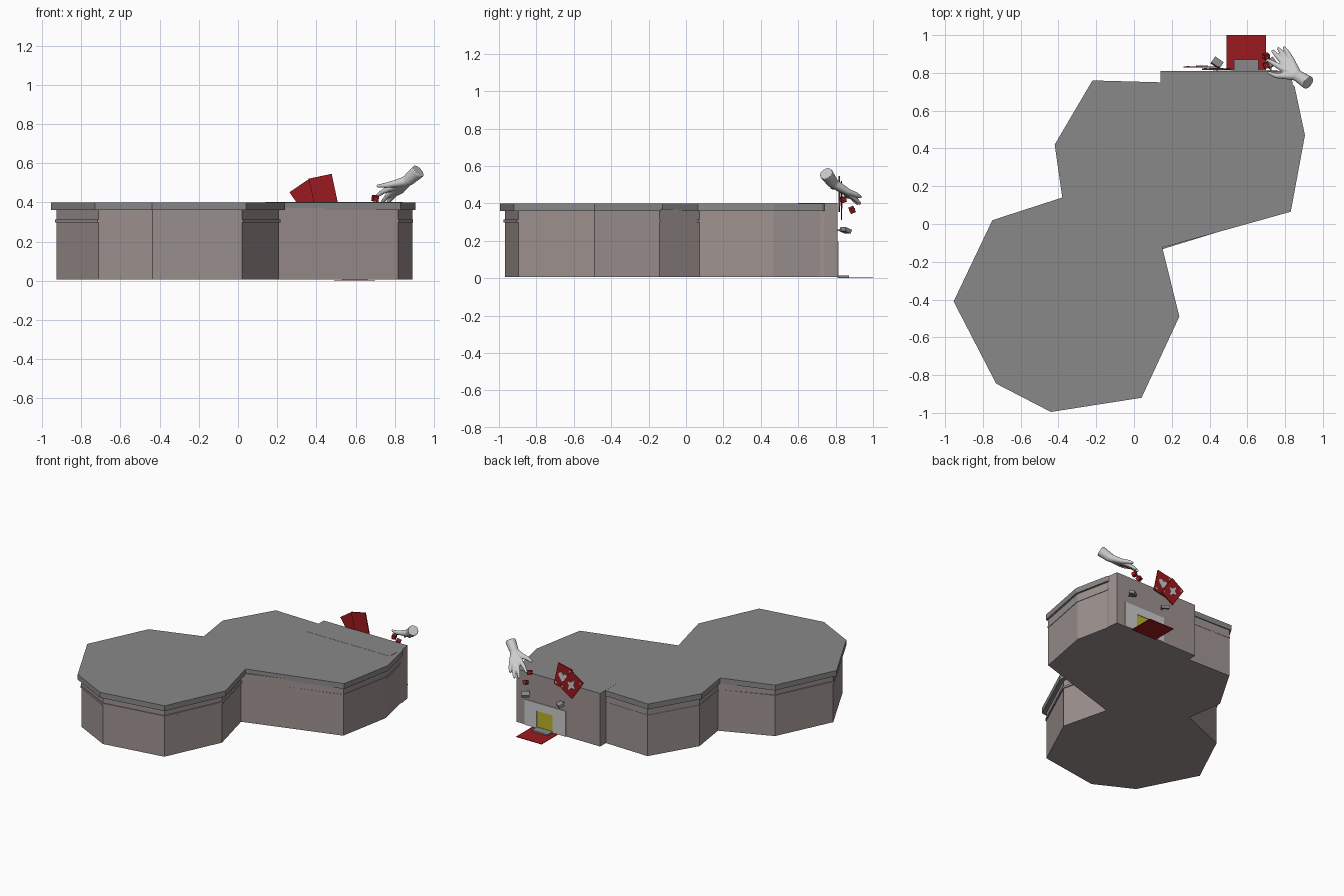
import bpy, bmesh, math
from mathutils import Vector, Matrix, Euler

if "Cube" in bpy.data.objects:
    bpy.data.objects.remove(bpy.data.objects["Cube"])


def mat(name, r, g, b):
    m = bpy.data.materials.new(name)
    m.diffuse_color = (r, g, b, 1)
    m.use_nodes = True
    m.node_tree.nodes["Principled BSDF"].inputs["Base Color"].default_value = m.diffuse_color
    return m


STONE = mat("stone", 0.34, 0.29, 0.28)
ROOF = mat("roof_grey", 0.25, 0.25, 0.25)
RED = mat("red", 0.33, 0.01, 0.015)
YELLOW = mat("yellow", 0.5, 0.45, 0.02)


def finish(name, bm, material=None):
    bmesh.ops.recalc_face_normals(bm, faces=bm.faces)
    me = bpy.data.meshes.new(name)
    bm.to_mesh(me)
    bm.free()
    ob = bpy.data.objects.new(name, me)
    bpy.context.collection.objects.link(ob)
    if material:
        me.materials.append(material)
    return ob


def prism(name, pts, lo, hi, material=None, along_y=False):
    """Extrude a 2D outline along z, or along y when it is an upright plate."""
    bm = bmesh.new()
    vs = [bm.verts.new((a, lo, b) if along_y else (a, b, lo)) for a, b in pts]
    f = bm.faces.new(vs)
    up = bmesh.ops.extrude_face_region(bm, geom=[f])["geom"]
    d = (0, hi - lo, 0) if along_y else (0, 0, hi - lo)
    bmesh.ops.translate(bm, vec=d, verts=[v for v in up if isinstance(v, bmesh.types.BMVert)])
    return finish(name, bm, material)


def box(name, x0, x1, y0, y1, z0, z1, material=None):
    return prism(name, [(x0, y0), (x1, y0), (x1, y1), (x0, y1)], z0, z1, material)


# Building footprint: two merged polygonal halls
front_hall = [(0.15, -0.125), (0.24, -0.49), (0.04, -0.92), (-0.44, -0.995),
              (-0.73, -0.845), (-0.955, -0.41), (-0.75, 0.02)]
back_hall = [(-0.38, 0.14), (-0.42, 0.42), (-0.22, 0.76), (0.14, 0.75),
             (0.82, 0.76), (0.85, 0.73), (0.905, 0.47), (0.83, 0.065)]


def footprint(k):
    """k = 0 gives the roof edge, k = 1 the wall line."""
    out = []
    for hall, (cx, cy), inset in ((front_hall, (-0.36, -0.45), 0.05),
                                  (back_hall, (0.25, 0.4), 0.022)):
        s = 1 - inset * k
        out += [(cx + (x - cx) * s, cy + (y - cy) * s) for x, y in hall]
    return out


prism("walls", footprint(1), 0.006, 0.37, STONE)
prism("wall_ledge", footprint(0.75), 0.298, 0.313, STONE)
prism("roof", footprint(0), 0.36, 0.40, ROOF)

# Entrance facade block
facade = [(0.14, 0.6), (0.83, 0.6), (0.84, 0.74), (0.83, 0.81), (0.14, 0.81)]
prism("entrance_facade", facade, 0.006, 0.398, STONE)
prism("entrance_roof", facade, 0.398, 0.401, ROOF)

# Doorway, step and carpet
box("door_frame_left", 0.42, 0.53, 0.81, 0.816, 0.006, 0.195)
box("door_frame_right", 0.66, 0.76, 0.81, 0.816, 0.006, 0.195)
box("door_frame_top", 0.53, 0.66, 0.81, 0.816, 0.135, 0.195)
box("door", 0.53, 0.66, 0.81, 0.812, 0.006, 0.135, YELLOW)
box("door_step", 0.53, 0.66, 0.81, 0.872, 0.004, 0.014, ROOF)
box("carpet", 0.49, 0.70, 0.81, 1.0, 0.0, 0.004, RED)


def turned_box(name, loc, size, rot, material=None):
    bm = bmesh.new()
    m = Matrix.LocRotScale(Vector(loc), Euler([math.radians(a) for a in rot]), Vector(size))
    bmesh.ops.create_cube(bm, size=1, matrix=m)
    return finish(name, bm, material)


# Spotlights above the door
for side, x, turn in (("left", 0.44, -35), ("right", 0.725, 35)):
    turned_box("spotlight_" + side, (x, 0.853, 0.255), (0.055, 0.04, 0.022), (-20, 0, turn), ROOF)
    box("spotlight_arm_" + side, x - 0.004, x + 0.004, 0.81, 0.85, 0.252, 0.26, ROOF)


# Playing cards with a raised suit shape
def place(pts, cx, cz, deg):
    c, s = math.cos(math.radians(deg)), math.sin(math.radians(deg))
    return [(cx + u * c - v * s, cz + u * s + v * c) for u, v in pts]


card = [(-0.06, -0.085), (0.06, -0.085), (0.06, 0.085), (-0.06, 0.085)]
ts = [2 * math.pi * i / 24 for i in range(24)]
heart = [(0.0024 * 16 * math.sin(t) ** 3,
          0.0024 * (13 * math.cos(t) - 5 * math.cos(2 * t) - 2 * math.cos(3 * t) - math.cos(4 * t)))
         for t in ts]
diamond = [(0.038 * math.cos(t) * abs(math.cos(t)), 0.05 * math.sin(t) * abs(math.sin(t)))
           for t in ts]
diamond = [(u * (0.6 + 0.4 * abs(abs(u) / 0.038 - abs(v) / 0.05)),
            v * (0.6 + 0.4 * abs(abs(u) / 0.038 - abs(v) / 0.05))) for u, v in diamond]
for name, suit, cx, cz, deg, y in (("heart", heart, 0.437, 0.45, 12, 0.816),
                                   ("diamond", diamond, 0.36, 0.415, 34, 0.828)):
    prism(name + "_card", place(card, cx, cz, deg), y, y + 0.007, RED, True)
    prism(name + "_suit", place(suit, cx, cz, deg), y + 0.006, y + 0.01, None, True)
    for sx in (-1, 1):
        mini = [(u * 0.22 + sx * 0.045, v * 0.22 - sx * 0.066) for u, v in suit]
        prism(name + "_corner_mark", place(mini, cx, cz, deg), y + 0.006, y + 0.009, None, True)

# Falling dice with a pip on each face
for i, (loc, rot) in enumerate((((0.70, 0.84, 0.42), (10, 5, 20)),
                                ((0.70, 0.888, 0.365), (25, 20, 10)))):
    turned_box("die_%d" % i, loc, (0.029,) * 3, rot, RED)
    R = Euler([math.radians(a) for a in rot]).to_matrix()
    bm = bmesh.new()
    for ax in range(3):
        for sg in (-1, 1):
            n = Vector((0, 0, 0))
            n[ax] = sg * 0.0145
            bmesh.ops.create_icosphere(bm, subdivisions=1, radius=0.004,
                                       matrix=Matrix.Translation(Vector(loc) + R @ n))
    finish("die_pips_%d" % i, bm)

# Open hand: tapered chains fused by a voxel remesh
bm = bmesh.new()


def limb(*nodes):
    """Chain of tapering spheres; each node is (x, y, z, radius)."""
    for a, b in zip(nodes, nodes[1:]):
        for k in range(9):
            p = Vector(a).lerp(Vector(b), k / 8)
            bmesh.ops.create_icosphere(bm, subdivisions=2, radius=p.w,
                                       matrix=Matrix.Translation(p.xyz))


W = Vector((0.922, 0.748, 0.56))
heel = Vector((0.865, 0.785, 0.51))
q = (heel - W).to_track_quat('Z', 'Y').to_matrix().to_4x4()
bmesh.ops.create_cone(bm, cap_ends=True, segments=24, radius1=0.037, radius2=0.03,
                      depth=(heel - W).length, matrix=Matrix.Translation((heel + W) / 2) @ q)
fingers = [
    ((0.785, 0.825, 0.475), (0.74, 0.85, 0.455), (0.708, 0.868, 0.432)),
    ((0.797, 0.848, 0.463), (0.76, 0.888, 0.43), (0.736, 0.915, 0.400)),
    ((0.813, 0.862, 0.458), (0.785, 0.905, 0.425), (0.765, 0.928, 0.400)),
    ((0.833, 0.866, 0.462), (0.812, 0.908, 0.447), (0.795, 0.932, 0.435)),
]
for knuckle, middle, tip in fingers:
    limb((*heel, 0.028), (*knuckle, 0.018), (*middle, 0.0135), (*tip, 0.009))
# thumb
limb((*heel, 0.028), (0.80, 0.785, 0.495, 0.019), (0.755, 0.785, 0.487, 0.014),
     (0.715, 0.80, 0.483, 0.009))
hand = finish("hand", bm)
rem = hand.modifiers.new("fuse", 'REMESH')
rem.mode = 'VOXEL'
rem.voxel_size = 0.004
rem.use_smooth_shade = True
sm = hand.modifiers.new("soften", 'SMOOTH')
sm.factor = 0.5
sm.iterations = 4
